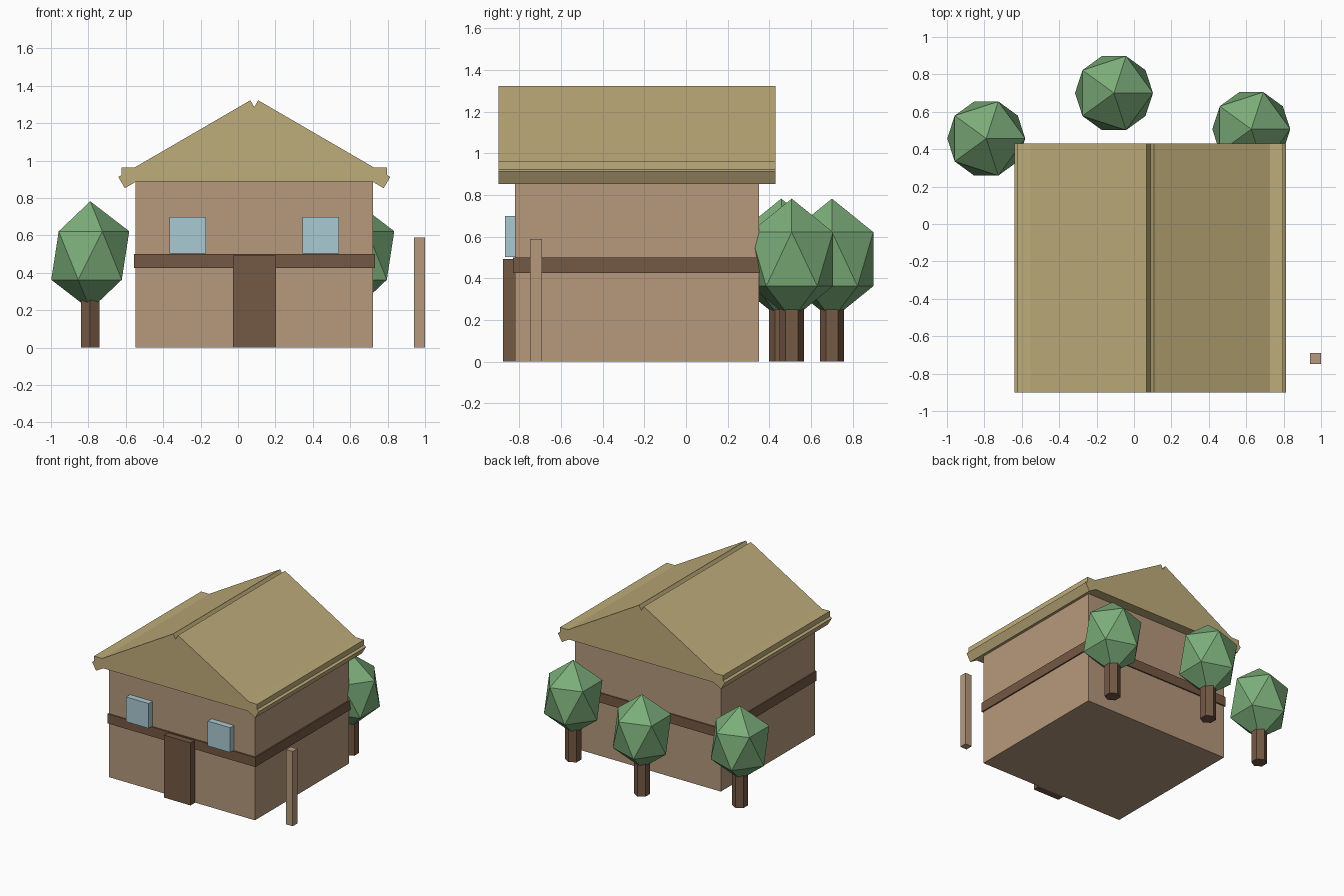
import bpy, bmesh
from mathutils import Matrix, Vector

if "Cube" in bpy.data.objects:
    bpy.data.objects.remove(bpy.data.objects["Cube"])


def material(name, rgb):
    m = bpy.data.materials.new(name)
    lin = [((c / 255 + 0.055) / 1.055) ** 2.4 for c in rgb]
    m.diffuse_color = (*lin, 1)
    m.use_nodes = True
    m.node_tree.nodes["Principled BSDF"].inputs["Base Color"].default_value = m.diffuse_color
    return m


WALL = material("plaster", (182, 152, 124))
ROOF = material("straw", (190, 172, 122))
WOOD = material("wood", (116, 88, 68))
GLASS = material("glass", (170, 202, 210))
LEAF = material("leaf", (124, 174, 122))


def finish(name, bm, mat):
    bmesh.ops.recalc_face_normals(bm, faces=bm.faces)
    me = bpy.data.meshes.new(name)
    bm.to_mesh(me)
    bm.free()
    me.materials.append(mat)
    ob = bpy.data.objects.new(name, me)
    bpy.context.collection.objects.link(ob)
    return ob


def box(name, x, y, z, mat):
    bm = bmesh.new()
    size = Vector((x[1] - x[0], y[1] - y[0], z[1] - z[0]))
    mid = Vector((sum(x), sum(y), sum(z))) / 2
    bmesh.ops.create_cube(bm, size=1, matrix=Matrix.Translation(mid) @ Matrix.Diagonal((*size, 1)))
    return finish(name, bm, mat)


def extrude_y(name, profile, y, mat):
    bm = bmesh.new()
    face = bm.faces.new([bm.verts.new((px, y[0], pz)) for px, pz in profile])
    ext = bmesh.ops.extrude_face_region(bm, geom=[face])
    verts = [g for g in ext["geom"] if isinstance(g, bmesh.types.BMVert)]
    bmesh.ops.translate(bm, verts=verts, vec=(0, y[1] - y[0], 0))
    return finish(name, bm, mat)


CX = 0.087          # centre line of the house
ROOF_Y = (-0.90, 0.43)

# Walls and the timber band around them
box("walls", (-0.548, 0.722), (-0.82, 0.35), (0, 0.90), WALL)
box("timber_band", (-0.556, 0.732), (-0.83, 0.36), (0.425, 0.50), WOOD)

# Door and windows
box("door", (-0.028, 0.202), (-0.878, -0.81), (0, 0.492), WOOD)
for side, x in (("left", -0.268), ("right", 0.442)):
    box(f"window_{side}", (x - 0.098, x + 0.098), (-0.868, -0.81), (0.503, 0.698), GLASS)

# Roof: eaves beam, gable and two crossing slabs
box("eaves", (CX - 0.71, CX + 0.71), ROOF_Y, (0.888, 0.963), ROOF)
extrude_y("gable", [(CX - 0.53, 0.95), (CX + 0.53, 0.95), (CX, 1.256)], ROOF_Y, ROOF)
for name, s in (("left", -1), ("right", 1)):
    slab = [(0.727, 0.912), (0.021, 1.322), (-0.014, 1.262), (0.692, 0.852)]
    extrude_y(f"roof_slab_{name}", [(CX + s * x, z) for x, z in slab], ROOF_Y, ROOF)

# Free-standing post
box("post", (0.942, 1.0), (-0.748, -0.69), (0, 0.588), WALL)

# Trees
for i, (x, y) in enumerate([(-0.79, 0.457), (-0.107, 0.70), (0.627, 0.507)], 1):
    bm = bmesh.new()
    bmesh.ops.create_cone(bm, cap_ends=True, segments=6, radius1=0.058, radius2=0.058,
                          depth=0.30, matrix=Matrix.Translation((x, y, 0.15)))
    finish(f"trunk_{i}", bm, WOOD)
    bm = bmesh.new()
    bmesh.ops.create_icosphere(bm, subdivisions=1, radius=1,
                               matrix=Matrix.Translation((x, y, 0.492))
                               @ Matrix.Diagonal((0.233, 0.233, 0.29, 1)))
    finish(f"canopy_{i}", bm, LEAF)
